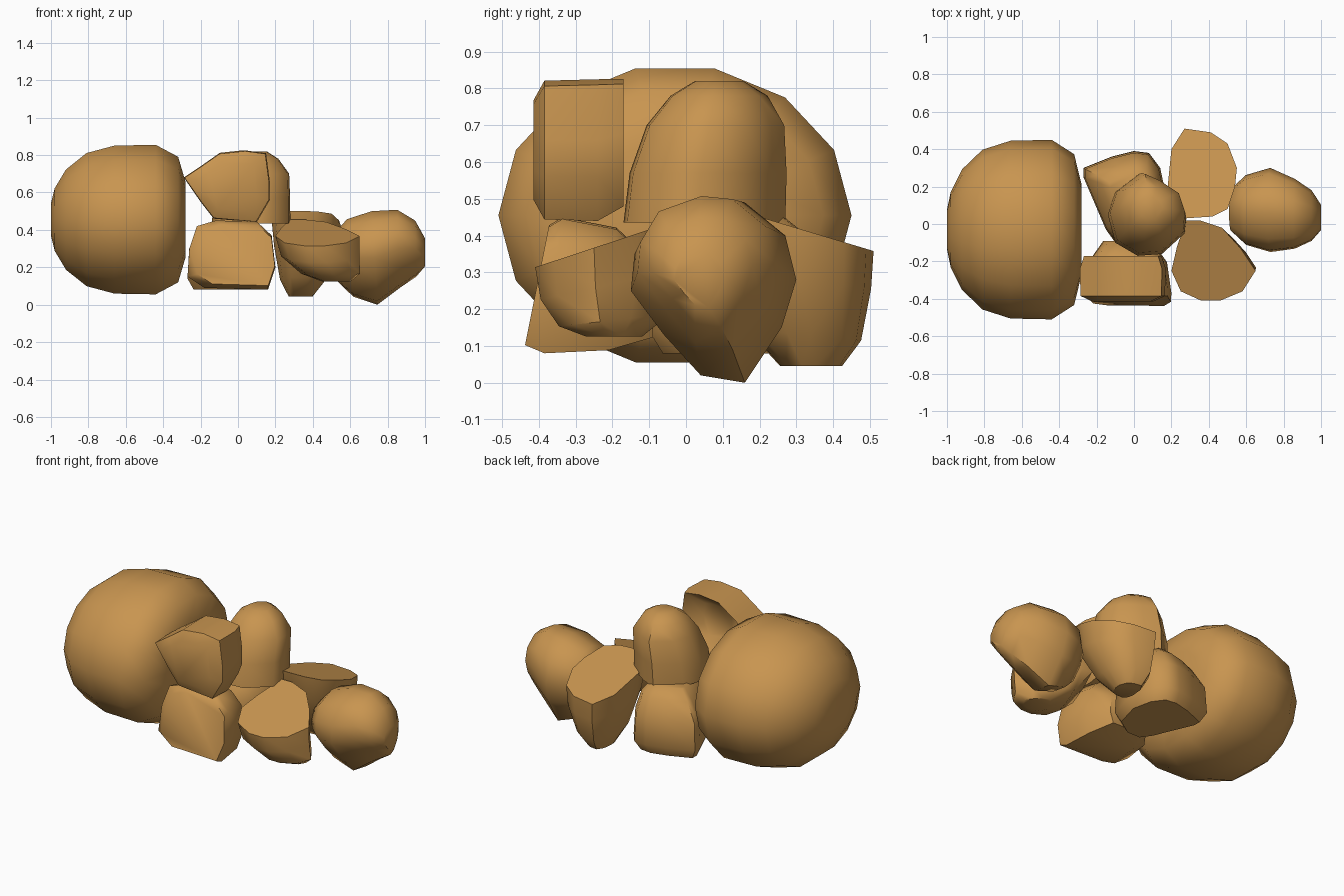
import bpy, bmesh, math

tan = bpy.data.materials.new("tan_stone")
tan.diffuse_color = (0.58, 0.30, 0.08, 1)

# how (u, v, h) maps to (x, y, z) for each stacking axis
AXES = {"x": lambda u, v, h: (h, u, v),
        "y": lambda u, v, h: (u, h, v),
        "z": lambda u, v, h: (u, v, h)}


def chunk(name, axis, outline, levels, tilt=0.0):
    """Stack scaled copies of an outline: levels are (height, scale, du, dv).
    The first level is tilted along v and the tilt fades to the last level."""
    us, vs = [p[0] for p in outline], [p[1] for p in outline]
    cu, cv = (min(us) + max(us)) / 2, (min(vs) + max(vs)) / 2
    bm = bmesh.new()
    rings = []
    for i, (h, s, du, dv) in enumerate(levels):
        t = tilt * (1 - i / (len(levels) - 1))
        rings.append([bm.verts.new(AXES[axis](cu + (u - cu) * s + du,
                                              cv + (v - cv) * s + dv,
                                              h + t * (v - cv) * s))
                      for u, v in outline])
    n = len(outline)
    for a, b in zip(rings, rings[1:]):
        for k in range(n):
            bm.faces.new((a[k], a[(k + 1) % n], b[(k + 1) % n], b[k]))
    bm.faces.new(rings[0][::-1])
    bm.faces.new(rings[-1])
    bmesh.ops.recalc_face_normals(bm, faces=bm.faces)
    mesh = bpy.data.meshes.new(name)
    bm.to_mesh(mesh)
    bm.free()
    mesh.materials.append(tan)
    ob = bpy.data.objects.new(name, mesh)
    bpy.context.collection.objects.link(ob)
    bpy.ops.object.select_all(action="DESELECT")
    ob.select_set(True)
    bpy.context.view_layer.objects.active = ob
    bpy.ops.object.shade_smooth_by_angle(angle=math.radians(50))


# big domed boulder with a flat face toward the pile
circle = [(-0.03 + 0.48 * math.cos(k * math.pi / 7), 0.455 + 0.41 * math.sin(k * math.pi / 7))
          for k in range(14)]
chunk("big_boulder", "x", circle,
      [(-1.0, 0.22, 0, 0), (-0.98, 0.42, 0, 0), (-0.92, 0.67, 0, 0), (-0.81, 0.89, 0, 0),
       (-0.66, 0.99, 0, 0), (-0.44, 1.0, 0, 0), (-0.32, 0.84, 0, 0), (-0.28, 0.5, 0, 0)])

# lower front stone, flat face forward
chunk("lower_front_stone", "y",
      [(-0.27, 0.15), (-0.26, 0.3), (-0.22, 0.42), (-0.12, 0.45), (0.1, 0.445), (0.18, 0.37),
       (0.2, 0.2), (0.16, 0.08), (-0.18, 0.09)],
      [(-0.405, 0.88, 0.025, 0), (-0.36, 1, 0, 0), (-0.2, 0.9, 0, -0.01), (-0.09, 0.55, 0, -0.04)],
      tilt=0.2)

# upper front stone, slightly hollow at the back
chunk("upper_front_stone", "y",
      [(-0.29, 0.68), (-0.2, 0.74), (-0.1, 0.81), (0.04, 0.825), (0.15, 0.81), (0.17, 0.66),
       (0.17, 0.56), (0.1, 0.44), (-0.13, 0.46), (-0.2, 0.55)],
      [(-0.415, 0.7, 0, 0), (-0.385, 0.98, 0, 0), (-0.24, 1, 0, 0),
       (-0.17, 0.9, 0, 0.02), (-0.25, 0.5, 0, 0.02)])

# upper middle stone, flat base
chunk("upper_middle_stone", "z",
      [(-0.14, 0.05), (-0.1, 0.17), (0.03, 0.27), (0.12, 0.23), (0.24, 0.15), (0.28, 0.03),
       (0.27, -0.05), (0.15, -0.16), (0.02, -0.17), (-0.1, -0.1)],
      [(0.435, 1, 0, 0), (0.57, 0.97, 0.005, 0.01), (0.7, 0.85, 0.025, 0.03),
       (0.78, 0.6, 0.02, 0.04), (0.82, 0.3, 0.02, 0.04)])

# lower back stone
chunk("lower_back_stone", "z",
      [(-0.27, 0.3), (-0.12, 0.36), (0, 0.39), (0.08, 0.38), (0.14, 0.3), (0.17, 0.16),
       (0.12, -0.02), (0.0, -0.1), (-0.1, -0.1), (-0.15, -0.03), (-0.27, 0.25)],
      [(0.08, 0.85, 0, 0), (0.14, 1, 0, 0), (0.3, 0.96, 0, 0), (0.4, 0.75, 0.02, 0),
       (0.45, 0.5, 0.03, 0)])

# middle front stone, flat top sloping forward
chunk("middle_front_stone", "z",
      [(0.2, -0.25), (0.25, -0.36), (0.36, -0.41), (0.46, -0.41), (0.58, -0.36), (0.65, -0.25),
       (0.57, -0.13), (0.47, -0.02), (0.35, 0.02), (0.28, 0.02), (0.23, -0.12)],
      [(0.385, 1, 0, 0), (0.27, 0.93, 0.015, 0), (0.17, 0.7, 0.07, 0), (0.125, 0.35, 0.1, 0)],
      tilt=0.33)

# middle back stone, flat top sloping backward
chunk("middle_back_stone", "z",
      [(0.18, 0.2), (0.2, 0.4), (0.27, 0.51), (0.41, 0.49), (0.5, 0.43), (0.55, 0.3),
       (0.54, 0.2), (0.5, 0.08), (0.42, 0.04), (0.27, 0.03), (0.2, 0.1)],
      [(0.43, 1, 0, 0), (0.3, 0.93, 0, 0.01), (0.13, 0.65, -0.02, 0.05),
       (0.045, 0.35, -0.03, 0.07)], tilt=-0.3)

# end stone, domed outward
chunk("end_stone", "x",
      [(0.04, 0.02), (0.16, 0.0), (0.26, 0.15), (0.3, 0.28), (0.27, 0.4), (0.16, 0.49),
       (0.06, 0.5), (-0.08, 0.45), (-0.14, 0.35), (-0.15, 0.25), (-0.06, 0.13)],
      [(0.52, 0.5, 0, 0), (0.6, 0.83, 0, 0), (0.73, 1, 0, 0), (0.86, 0.83, -0.02, 0.05),
       (0.95, 0.6, -0.03, 0.05), (1.0, 0.3, -0.04, 0.03)], tilt=-0.1)
